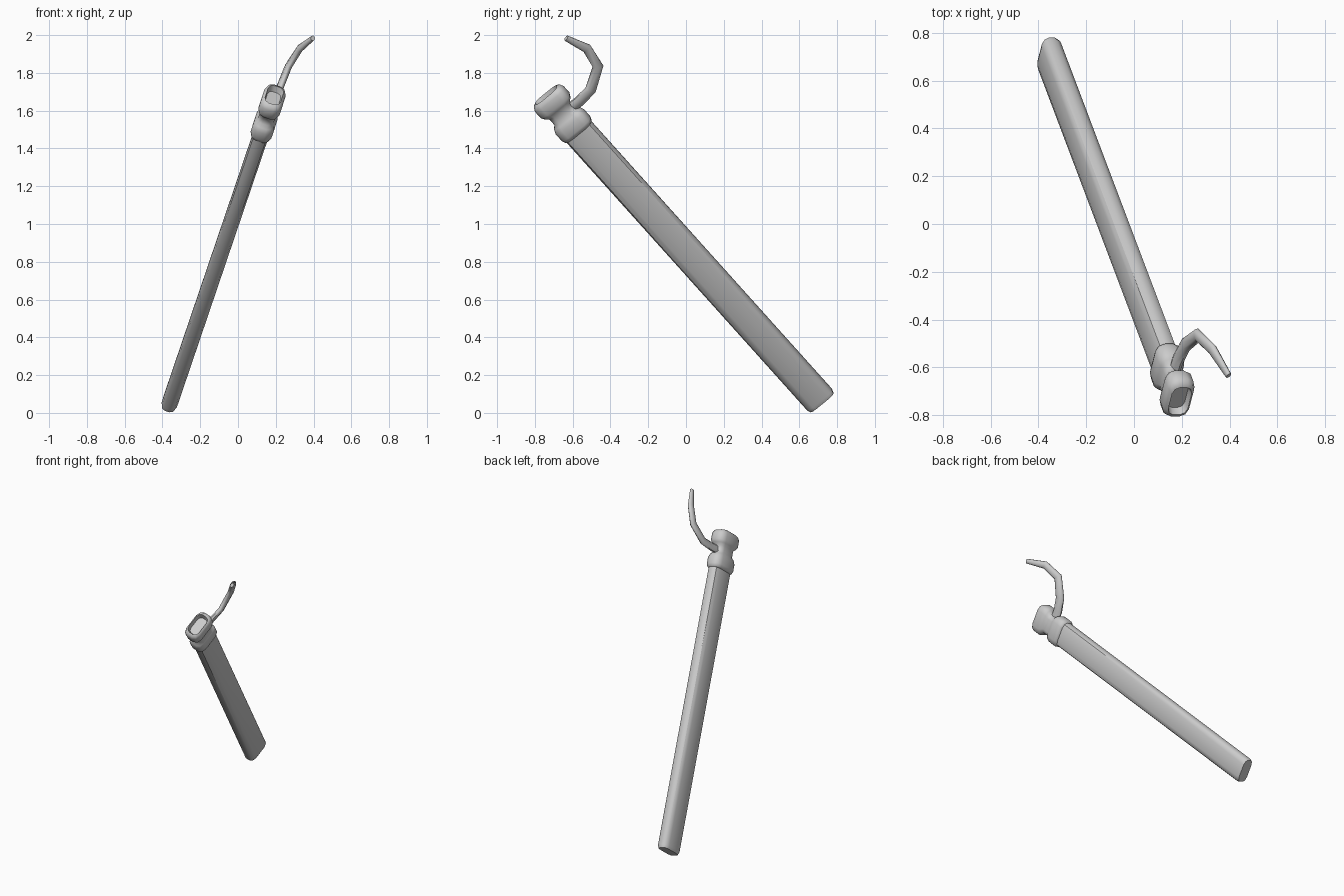
import bpy, bmesh
from mathutils import Vector

if "Cube" in bpy.data.objects:
    bpy.data.objects.remove(bpy.data.objects["Cube"])

# Tilted local frame: D along the sheath, U thin side, W wide side
BASE = Vector((-0.36, 0.72, 0.056))
D = Vector((0.245, -0.648, 0.721)).normalized()
U = Vector((0.948, 0.01, -0.318))
U = (U - D * U.dot(D)).normalized()
W = U.cross(D).normalized() * -1

# Quarter of the unit rounded-rectangle section, mirrored to a full loop
Q = [(1.0, 0.55), (0.8, 0.87), (0.35, 1.0)]
SECTION = Q + [(-a, b) for a, b in reversed(Q)]
SECTION += [(-a, -b) for a, b in SECTION]


def loft(name, rings, angle=0.7):
    """Skin a list of equal-length point rings and cap both ends."""
    bm = bmesh.new()
    vs = [[bm.verts.new(p) for p in r] for r in rings]
    n = len(vs[0])
    for a, b in zip(vs, vs[1:]):
        for i in range(n):
            j = (i + 1) % n
            bm.faces.new((a[i], a[j], b[j], b[i]))
    bm.faces.new(vs[0])
    bm.faces.new(vs[-1])
    bmesh.ops.recalc_face_normals(bm, faces=bm.faces)
    me = bpy.data.meshes.new(name)
    bm.to_mesh(me)
    bm.free()
    ob = bpy.data.objects.new(name, me)
    bpy.context.collection.objects.link(ob)
    bpy.ops.object.select_all(action='DESELECT')
    ob.select_set(True)
    bpy.context.view_layer.objects.active = ob
    bpy.ops.object.shade_smooth_by_angle(angle=angle)
    return ob


def along_axis(profile):
    """Rings from (distance along axis, half thickness, half width)."""
    return [[BASE + D * s + U * (x * a) + W * (y * b) for x, y in SECTION]
            for s, a, b in profile]


# Long flat sheath with softened end
loft("sheath", along_axis([(0, 0.036, 0.079), (0.02, 0.0425, 0.086), (2.02, 0.0425, 0.086)]))

# Collar, waist and hollowed head in one turned profile
loft("collar_and_head", along_axis([
    (1.985, 0.042, 0.083), (1.992, 0.052, 0.092), (2.01, 0.058, 0.098),
    (2.06, 0.058, 0.098), (2.085, 0.051, 0.088), (2.10, 0.043, 0.071),
    (2.145, 0.043, 0.071), (2.162, 0.052, 0.090), (2.18, 0.059, 0.100),
    (2.228, 0.059, 0.100), (2.248, 0.052, 0.090), (2.255, 0.043, 0.074),
    (2.22, 0.037, 0.064)]), 0.9)

# Curved tapering hook: path points with half width and half thickness
PATH = [((0.165, -0.63, 1.60), 0.030, 0.017), ((0.185, -0.565, 1.65), 0.030, 0.017),
        ((0.217, -0.505, 1.71), 0.029, 0.017), ((0.267, -0.466, 1.835), 0.028, 0.017),
        ((0.328, -0.525, 1.93), 0.025, 0.016), ((0.396, -0.635, 1.984), 0.015, 0.011)]
PLANE = Vector((0.85, 0.18, -0.494)).normalized()
pts = [Vector(p[0]) for p in PATH]
HEX = [(1, 0.35), (0.5, 1), (-0.5, 1), (-1, 0.35), (-1, -0.35), (-0.5, -1), (0.5, -1), (1, -0.35)]
rings = []
for i, (p, (_, wide, thin)) in enumerate(zip(pts, PATH)):
    t = (pts[min(i + 1, len(pts) - 1)] - pts[max(i - 1, 0)]).normalized()
    side = PLANE.cross(t).normalized()
    out = t.cross(side)
    rings.append([p + side * (x * wide) + out * (y * thin) for x, y in HEX])
loft("hook", rings, 0.9)
